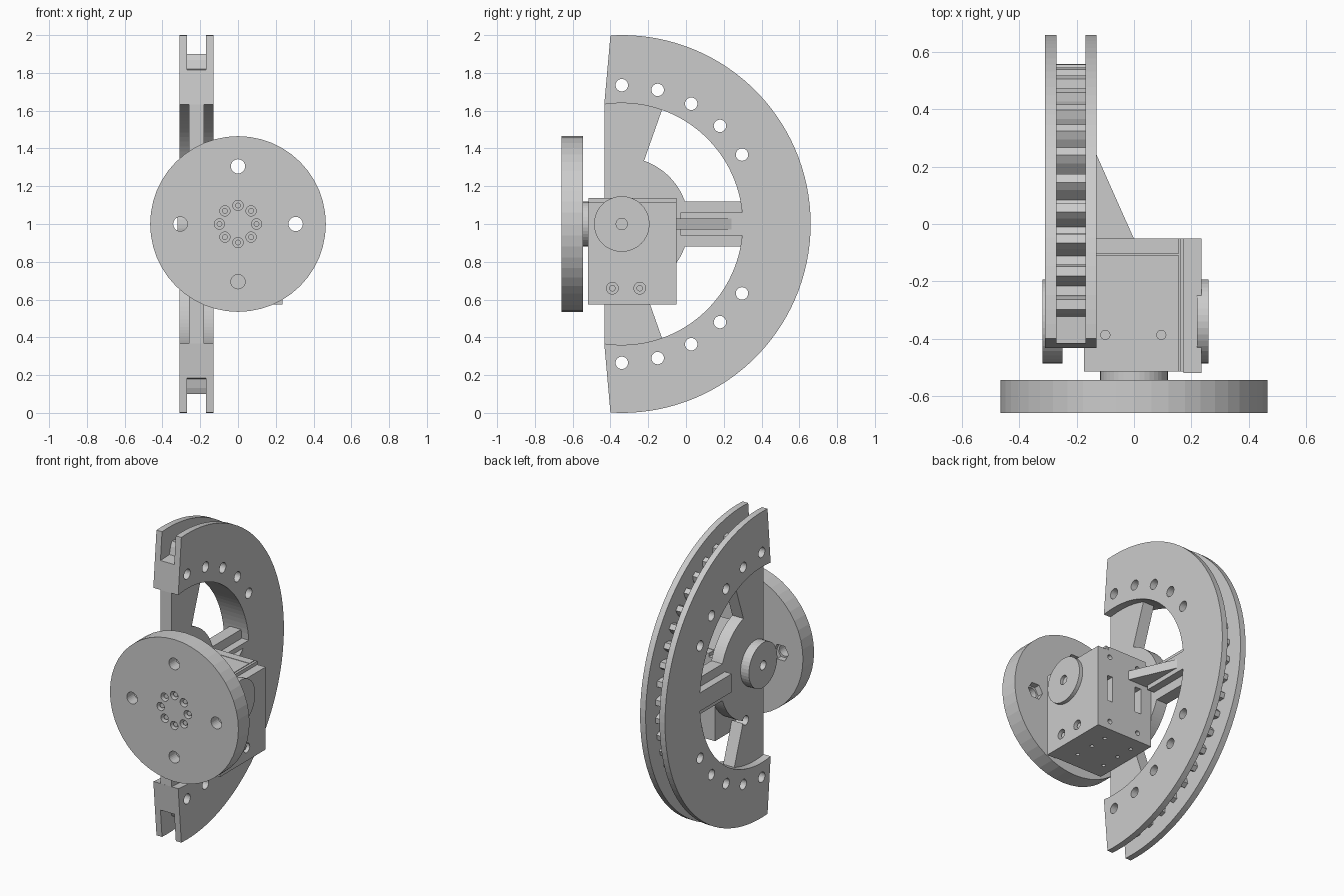
import bpy, bmesh
from math import sin, cos, acos, radians, degrees, hypot

if "Cube" in bpy.data.objects:
    bpy.data.objects.remove(bpy.data.objects["Cube"])

CY, CZ = -0.34, 1.0  # wheel centre in y, z


def to3(axis, p, h):
    return {'x': (h, p[0], p[1]), 'y': (p[0], h, p[1]), 'z': (p[0], p[1], h)}[axis]


def prisms(name, outlines, axis):
    """One mesh made of extruded outlines: list of (points, start, end)."""
    bm = bmesh.new()
    for pts, a, b in outlines:
        lo = [bm.verts.new(to3(axis, p, a)) for p in pts]
        hi = [bm.verts.new(to3(axis, p, b)) for p in pts]
        bm.faces.new(lo)
        bm.faces.new(hi[::-1])
        n = len(pts)
        for i in range(n):
            j = (i + 1) % n
            bm.faces.new((lo[i], hi[i], hi[j], lo[j]))
    bmesh.ops.recalc_face_normals(bm, faces=bm.faces)
    me = bpy.data.meshes.new(name)
    bm.to_mesh(me)
    bm.free()
    ob = bpy.data.objects.new(name, me)
    bpy.context.collection.objects.link(ob)
    return ob


def circ(u, v, r, n=24):
    return [(u + r * cos(radians(360 * i / n)), v + r * sin(radians(360 * i / n))) for i in range(n)]


def rect(u0, u1, v0, v1):
    return [(u0, v0), (u1, v0), (u1, v1), (u0, v1)]


def cut(ob, outlines, axis):
    c = prisms('cutter', outlines, axis)
    c.hide_render = True
    m = ob.modifiers.new('holes', 'BOOLEAN')
    m.operation, m.solver, m.object = 'DIFFERENCE', 'EXACT', c
    bpy.context.view_layer.objects.active = ob
    bpy.ops.object.modifier_apply(modifier=m.name)
    bpy.data.objects.remove(c)


def polar(r, deg):
    return (CY + r * cos(radians(deg)), CZ + r * sin(radians(deg)))


def end_angle(r):
    """Angle at which radius r meets the slanted open end of the wheel."""
    return degrees(acos(-0.149 / (1.004 * r))) - 5.09


def arc(r, a, b, n=64):
    return [polar(r, a + (b - a) * i / n) for i in range(n + 1)]


def full_arc(r, n=64):
    return arc(r, -end_angle(r), end_angle(r), n)


# half-wheel rim: two flanges around a toothed core
R_IN, R_ROOT, R_TIP = 0.64, 0.82, 0.90
rim_holes = [(circ(*polar(0.735, s * a), 0.033), -0.4, 0.0) for s in (1, -1) for a in (30, 45, 60, 75, 90)]
for name, x0, x1 in (('rim_flange_left', -0.31, -0.27), ('rim_flange_right', -0.17, -0.13)):
    flange = prisms(name, [(full_arc(1.0) + full_arc(R_IN)[::-1], x0, x1)], 'x')
    cut(flange, rim_holes, 'x')

e = end_angle(R_ROOT)
teeth = [polar(R_ROOT, -e)]
PITCH = 7.5
for i in range(24):
    mid = (i - 11.5) * PITCH
    for da, r in ((-2.6, R_ROOT), (-1.9, 0.87), (-1.1, R_TIP), (1.1, R_TIP), (1.9, 0.87), (2.6, R_ROOT)):
        teeth.append(polar(r, mid + da))
teeth.append(polar(R_ROOT, e))
core = prisms('rim_toothed_core', [(teeth + full_arc(R_IN)[::-1], -0.27, -0.17)], 'x')
cut(core, rim_holes, 'x')

# web: hub, two end spokes and the middle bar
R_HUB, SP, BAR = 0.355, 70.6, 0.12
bar_a = degrees(acos((R_HUB ** 2 - BAR ** 2) ** 0.5 / R_HUB))
rr = R_IN + 0.005
upper = [(CY + rr * 0.983, CZ + BAR)] + arc(R_HUB, bar_a, SP, 16) + arc(rr, SP, end_angle(rr), 10)
lower = [(y, 2 * CZ - z) for y, z in upper][::-1]
web = prisms('hub_web', [(upper + lower, -0.26, -0.18)], 'x')
cut(web, [(circ(-0.245, 0.66, 0.03), -0.3, -0.1)], 'x')
prisms('middle_bar', [(rect(-0.03, 0.305, 0.94, 1.06), -0.31, -0.13)], 'x')
prisms('gusset', [([(-0.18, 0.24), (-0.13, 0.24), (0.0, -0.052), (-0.18, -0.052)], 0.97, 1.03)], 'z')

# round idler cap on the outside of the web
idler = prisms('idler_cap', [(circ(CY, CZ, 0.147, 40), -0.32, -0.25)], 'x')
cut(idler, [(circ(CY, CZ, 0.03), -0.4, -0.28)], 'x')

# motor body
body = prisms('motor_body', [(rect(-0.175, 0.175, -0.515, -0.05), 0.575, 1.115)], 'z')
cut(body, [(rect(0.125, 0.165, 0.77, 0.94), -0.12, 0.1),
           (rect(-0.095, -0.05, 0.77, 0.94), -0.12, 0.1)]
    + [(circ(x, z, 0.016, 16), -0.08, 0.1) for x in (-0.07, 0.145) for z in (0.63, 1.07)], 'y')
cut(body, [(circ(x, y, 0.012, 12), 0.5, 0.61) for x in (-0.1, 0.1) for y in (-0.4, -0.27, -0.15)], 'z')
lid = prisms('motor_lid', [(rect(-0.175, 0.155, -0.515, -0.108), 1.11, 1.138),
                           (rect(-0.13, 0.155, -0.104, -0.05), 1.11, 1.138),
                           (rect(0.16, 0.175, -0.515, -0.05), 1.11, 1.138)], 'z')
cut(lid, [(circ(x, -0.387, 0.016, 16), 1.12, 1.2) for x in (-0.1, 0.095)], 'z')

# side bracket with screw recesses and output horn
bracket = prisms('side_bracket', [(rect(-0.52, -0.05, 0.575, 1.115), 0.172, 0.235)], 'x')
cut(bracket, [(circ(y, 0.66, 0.031), 0.2, 0.3) for y in (-0.39, -0.245)], 'x')
prisms('bracket_screws', [(circ(y, 0.66, 0.017, 16), 0.19, 0.22) for y in (-0.39, -0.245)], 'x')
horn = prisms('side_horn', [(circ(CY, CZ, 0.147, 40), 0.22, 0.26)], 'x')
cut(horn, [(circ(CY, CZ, 0.03), 0.24, 0.3)], 'x')

# front disc with four bolt holes, hex nut recesses and a ring of screws
disc = prisms('front_disc', [(circ(0, CZ, 0.465, 48), -0.66, -0.545)], 'y')
bolts = [(0.305 * cos(radians(a)), CZ + 0.305 * sin(radians(a))) for a in (0, 90, 180, 270)]
ring = [(0.098 * cos(radians(45 * i)), CZ + 0.098 * sin(radians(45 * i))) for i in range(8)]
cut(disc, [(circ(x, z, 0.038), -0.7, -0.5) for x, z in bolts]
    + [(circ(x, z, 0.027, 20), -0.7, -0.61) for x, z in ring], 'y')
cut(disc, [(circ(x, z, 0.055, 6), -0.585, -0.5) for x, z in bolts], 'y')
prisms('disc_screws', [(circ(x, z, 0.015, 14), -0.645, -0.6) for x, z in ring], 'y')
prisms('disc_neck', [(circ(0, CZ, 0.118, 40), -0.55, -0.51)], 'y')
